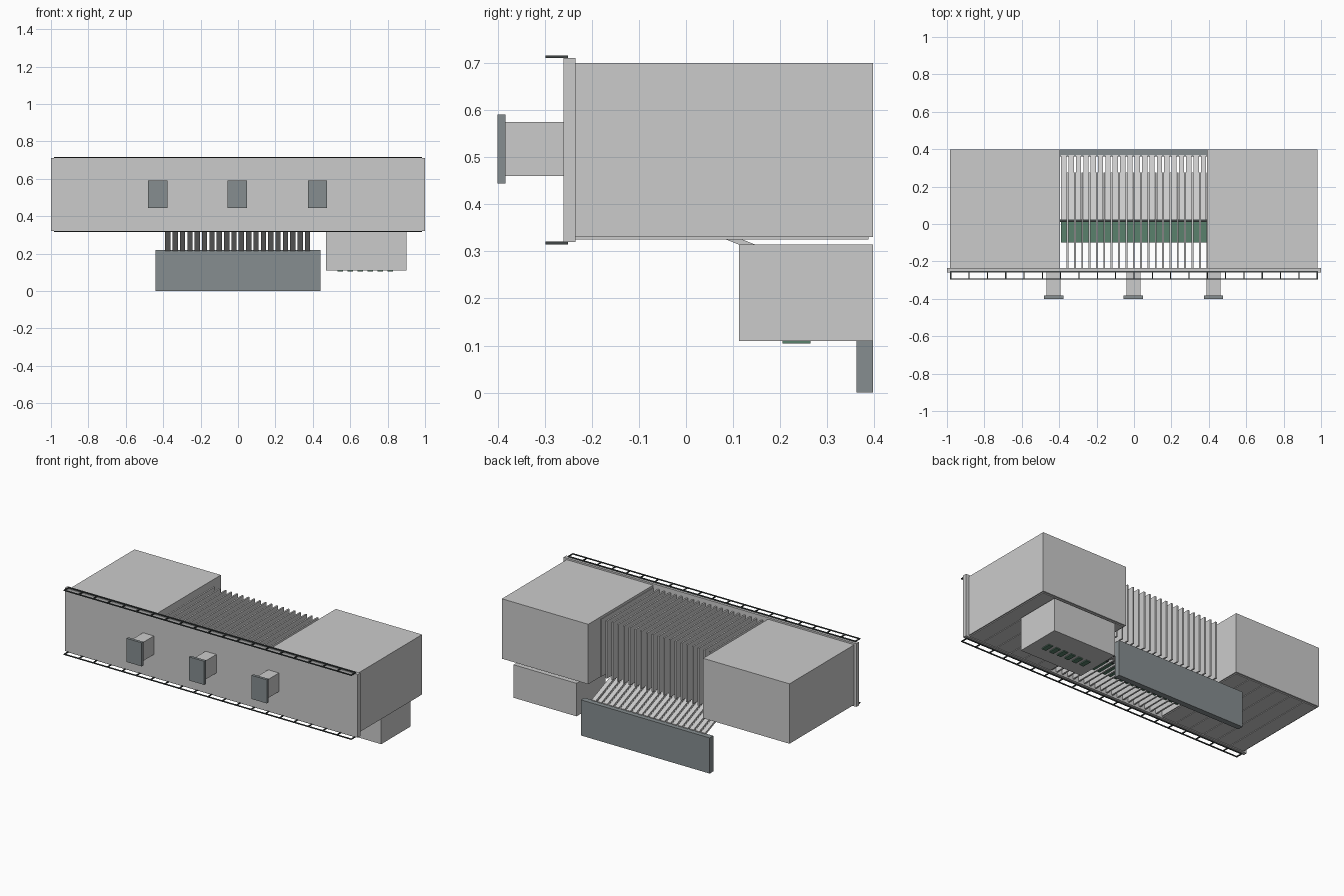
import bpy

if "Cube" in bpy.data.objects:
    bpy.data.objects.remove(bpy.data.objects["Cube"])

glass = bpy.data.materials.new("green_glass")
glass.diffuse_color = (0.10, 0.22, 0.15, 1)
glass.use_nodes = True
glass.node_tree.nodes["Principled BSDF"].inputs["Base Color"].default_value = glass.diffuse_color
dark = bpy.data.materials.new("dark_metal")
dark.diffuse_color = (0.05, 0.06, 0.06, 1)
dark.use_nodes = True
dark.node_tree.nodes["Principled BSDF"].inputs["Base Color"].default_value = dark.diffuse_color
slate = bpy.data.materials.new("slate_panel")
slate.diffuse_color = (0.24, 0.27, 0.28, 1)
slate.use_nodes = True
slate.node_tree.nodes["Principled BSDF"].inputs["Base Color"].default_value = slate.diffuse_color


def prism(name, boxes, mat=None):
    """One object from closed profiles in y-z, each extruded from x0 to x1."""
    verts, faces = [], []
    for x0, x1, profile in boxes:
        b, n = len(verts), len(profile)
        verts += [(x0, y, z) for y, z in profile] + [(x1, y, z) for y, z in profile]
        faces.append([b + i for i in reversed(range(n))])
        faces.append([b + n + i for i in range(n)])
        for i in range(n):
            j = (i + 1) % n
            faces.append([b + i, b + j, b + n + j, b + n + i])
    me = bpy.data.meshes.new(name)
    me.from_pydata(verts, [], faces)
    ob = bpy.data.objects.new(name, me)
    bpy.context.collection.objects.link(ob)
    if mat:
        me.materials.append(mat)
    return ob


def box(x0, x1, y0, y1, z0, z1):
    return (x0, x1, [(y0, z0), (y1, z0), (y1, z1), (y0, z1)])


# Long front wall and the two main blocks
prism("front_wall", [box(-1, 1, -0.26, -0.235, 0.32, 0.71)])
prism("left_block", [box(-0.985, -0.395, -0.235, 0.397, 0.33, 0.70)])
prism("right_block", [box(0.39, 0.98, -0.235, 0.397, 0.33, 0.70)])

# Planked soffit under each block
for name, start in (("left_soffit", -0.98), ("right_soffit", 0.395)):
    w = 0.58 / 6
    prism(name, [box(start + i * w + 0.002, start + (i + 1) * w - 0.002,
                     -0.235, 0.387, 0.325, 0.33) for i in range(6)])

# Louvred courtyard: upright fins, sloping slats and glass strips between them
pitch = 0.0393
first = -0.375
prism("upright_fins", [box(x - 0.005, x + 0.005, -0.235, 0.275, 0.33, 0.685)
                       for x in (first + (i + 0.5) * pitch for i in range(20))])
slat = [(0.02, 0.351), (0.37, 0.211), (0.37, 0.225), (0.02, 0.365)]
centres = [first + i * pitch for i in range(20)]
prism("sloping_slats", [(x - 0.014, x + 0.014, slat) for x in centres])
prism("slat_glazing", [box(x - 0.016, x + 0.016, -0.10, 0.02, 0.34, 0.35)
                       for x in centres], glass)
prism("slat_head_beam", [box(-0.395, 0.39, 0.012, 0.024, 0.34, 0.365)], dark)

# Low rear wall carrying the slats
prism("rear_wall", [box(-0.44, 0.44, 0.362, 0.397, 0, 0.22)], slate)

# Hanging room under the right block, with vents below
prism("lower_room", [box(0.47, 0.90, 0.112, 0.397, 0.11, 0.314)])
prism("floor_vents", [box(x - 0.015, x + 0.015, 0.205, 0.264, 0.104, 0.112)
                      for x in (0.547 + 0.0535 * i for i in range(6))], glass)

# Projecting window boxes with wider front frames
for i, x in enumerate((-0.43, -0.003, 0.425)):
    prism(f"window_neck_{i + 1}", [box(x - 0.037, x + 0.037, -0.383, -0.255, 0.46, 0.575)])
    prism(f"window_front_{i + 1}", [box(x - 0.052, x + 0.052, -0.40, -0.383, 0.444, 0.59)], slate)

# Ladder-like rails along the top and bottom of the front wall
for name, z in (("top_rail", 0.710), ("bottom_rail", 0.315)):
    rungs = [box(x - 0.003, x + 0.003, -0.296, -0.25, z, z + 0.006)
             for x in (-0.98 + 0.098 * i for i in range(21))]
    prism(name, rungs + [box(-0.983, 0.983, -0.298, -0.292, z, z + 0.006),
                         box(-0.983, 0.983, -0.256, -0.25, z, z + 0.006)], dark)
